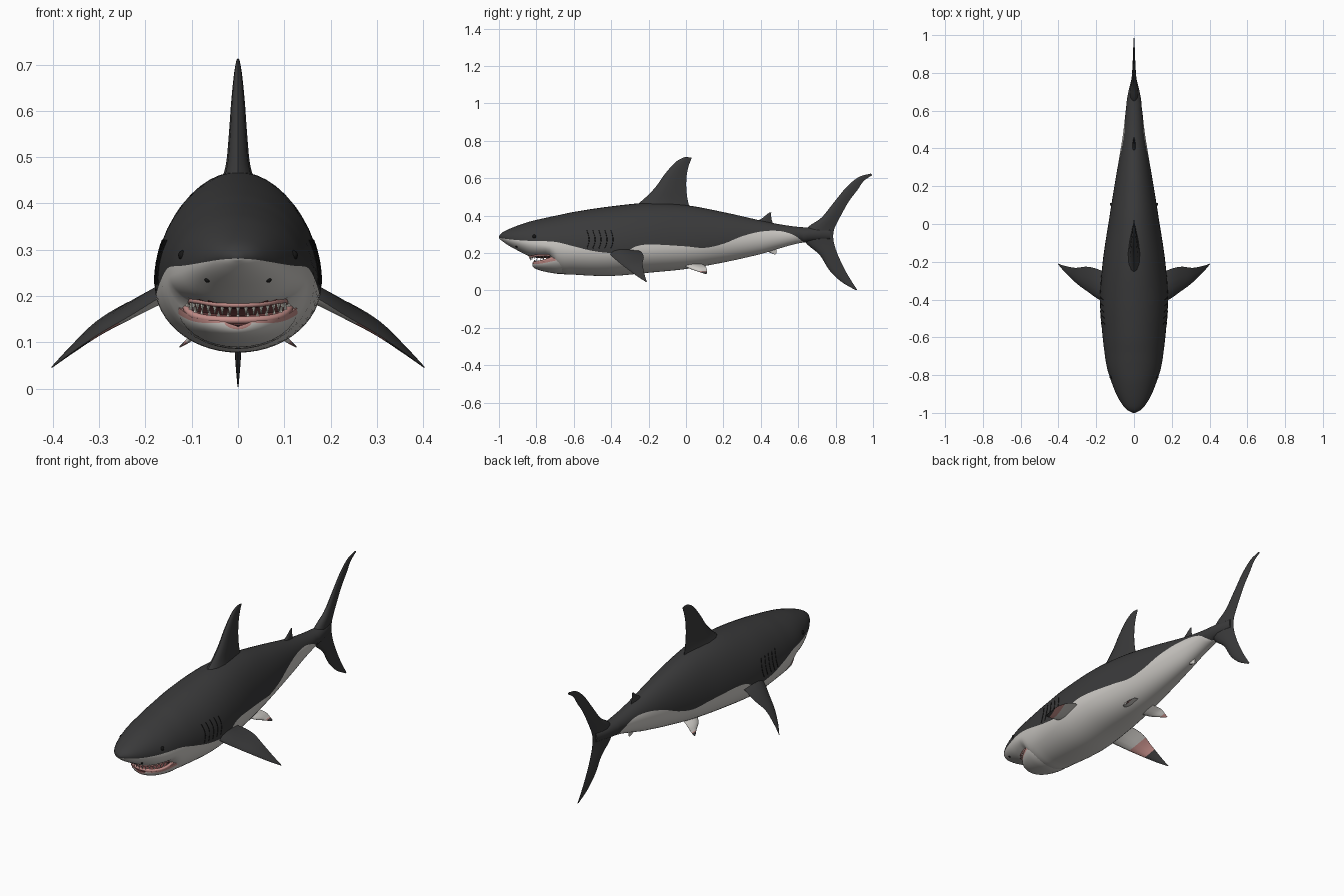
import bpy, bmesh, math
from mathutils import Vector

if "Cube" in bpy.data.objects:
    bpy.data.objects.remove(bpy.data.objects["Cube"])


def material(name, rgb):
    m = bpy.data.materials.new(name)
    m.diffuse_color = (*rgb, 1)
    m.use_nodes = True
    m.node_tree.nodes["Principled BSDF"].inputs["Base Color"].default_value = m.diffuse_color
    return m


DARK = material("slate_grey", (0.042, 0.042, 0.043))
PALE = material("belly_white", (0.60, 0.58, 0.55))
PINK = material("gum_pink", (0.55, 0.27, 0.25))
MOUTH = material("mouth_red", (0.16, 0.05, 0.05))
TOOTH = material("tooth_ivory", (0.72, 0.70, 0.62))
BLACK = material("eye_black", (0.008, 0.008, 0.008))


def curve(rows, t):
    """Smooth interpolation of rows (key, values...) at key t."""
    t = min(max(t, rows[0][0]), rows[-1][0])
    k = 0
    while k < len(rows) - 2 and rows[k + 1][0] < t:
        k += 1
    a, b = rows[k], rows[k + 1]
    p, q = rows[max(k - 1, 0)], rows[min(k + 2, len(rows) - 1)]
    h = b[0] - a[0]
    s = (t - a[0]) / h
    out = []
    for i in range(1, len(a)):
        m0 = (b[i] - p[i]) / (b[0] - p[0]) * h
        m1 = (q[i] - a[i]) / (q[0] - a[0]) * h
        out.append((2*s**3 - 3*s*s + 1) * a[i] + (s**3 - 2*s*s + s) * m0
                   + (3*s*s - 2*s**3) * b[i] + (s**3 - s*s) * m1)
    return out


def loft(name, rings, mats, rule=None, angle=50):
    """Skin closed rings; rule(i, j, face) picks the material slot."""
    bm = bmesh.new()
    vs = [[bm.verts.new(p) for p in r] for r in rings]
    n = len(rings[0])
    made = []
    for i in range(len(vs) - 1):
        for j in range(n):
            k = (j + 1) % n
            made.append((i, j, bm.faces.new((vs[i][j], vs[i][k], vs[i+1][k], vs[i+1][j]))))
    caps = [bm.faces.new(vs[0]), bm.faces.new(vs[-1])]
    bmesh.ops.recalc_face_normals(bm, faces=bm.faces)
    bm.normal_update()
    if rule:
        for i, j, f in made:
            f.material_index = rule(i, j, f)
        for c in caps:
            c.material_index = rule(0, 0, c)
    me = bpy.data.meshes.new(name)
    bm.to_mesh(me)
    bm.free()
    for m in mats:
        me.materials.append(m)
    ob = bpy.data.objects.new(name, me)
    bpy.context.collection.objects.link(ob)
    bpy.ops.object.select_all(action='DESELECT')
    ob.select_set(True)
    bpy.context.view_layer.objects.active = ob
    bpy.ops.object.shade_smooth_by_angle(angle=math.radians(angle))
    return ob


# ---- body: y, half width, top, widest height, bottom
BODY = [(-1, .006, .290, .285, .280), (-.985, .036, .308, .286, .266), (-.95, .066, .327, .28, .241),
        (-.9, .094, .347, .27, .214), (-.83, .122, .370, .255, .180), (-.77, .141, .384, .245, .172),
        (-.725, .150, .394, .238, .165), (-.69, .155, .401, .234, .100), (-.6, .166, .420, .228, .085),
        (-.4, .180, .450, .225, .078), (-.2, .166, .468, .23, .095), (0, .136, .456, .24, .115),
        (.2, .104, .419, .26, .150), (.4, .070, .374, .28, .195), (.5, .055, .354, .29, .225),
        (.6, .044, .340, .298, .252), (.68, .034, .335, .30, .262), (.78, .010, .325, .30, .275)]
# ---- height of the edge between back and belly colours
EDGE = [(-1, .281), (-.93, .272), (-.85, .266), (-.7, .26), (-.6, .236), (-.5, .212), (-.4, .2), (-.33, .202),
        (-.27, .235), (-.2, .246), (0, .236), (.1, .228), (.2, .25), (.3, .29), (.4, .315), (.5, .318),
        (.58, .295), (.635, .255), (.8, .2)]


def side_point(y, z):
    """Half width of the body at y, z."""
    w, zt, zm, zb = curve(BODY, y)
    r = (z - zm) / ((zt - zm) if z > zm else (zm - zb))
    return w * math.sqrt(max(0, 1 - r * r))


def underside(x, y):
    w, zt, zm, zb = curve(BODY, y)
    return zm - (zm - zb) * math.sqrt(max(0, 1 - (x / w) ** 2))


NU, NL = 12, 12
rings = []
ys = [-1, -.996, -.99, -.98, -.965] + [-.95 + .02 * i for i in range(87)]
for y in ys:
    w, zt, zm, zb = curve(BODY, y)
    e = min(max(curve(EDGE, y)[0], zb + .0005), zt - .0005)
    r = (e - zm) / ((zt - zm) if e > zm else (zm - zb))
    ta, top = math.asin(max(-1, min(1, r))), math.pi / 2
    th = [top + (ta - top) * i / NU for i in range(NU + 1)]
    th += [ta + (-top - ta) * i / NL for i in range(1, NL + 1)]
    half = []
    for t in th:
        s = math.sin(t)
        half.append((w * math.cos(t), y, zm + s * ((zt - zm) if s > 0 else (zm - zb))))
    rings.append(half + [(-x, yy, z) for x, yy, z in half[-2:0:-1]])


def body_rule(i, j, f):
    c = f.calc_center_median()
    jj = min(j, 2 * (NU + NL) - 1 - j)
    if -.83 < c.y < -.67 and c.z < .19 and abs(c.x) < .105:
        return 2
    return 0 if jj < NU or c.y > .64 else 1


loft("body", rings, [DARK, PALE, MOUTH], body_rule)

# ---- lower jaw: y, half width, rim height, bottom
JAW = [(-.82, .030, .146, .128), (-.812, .052, .147, .120), (-.79, .080, .150, .110), (-.76, .102, .157, .102),
       (-.72, .122, .170, .094), (-.68, .132, .180, .089), (-.62, .125, .180, .092)]
rings = []
for i in range(21):
    y = -.82 + .01 * i
    w, rim, zb = curve(JAW, y)
    low = [(w * math.cos(a), y, rim + (rim - zb) * math.sin(a))
           for a in [-math.pi * k / 16 for k in range(17)]]
    rings.append(low + [(-w * .75, y, rim - .004), (0, y, rim - .012), (w * .75, y, rim - .004)])
loft("lower_jaw", rings, [PALE, PINK, MOUTH],
     lambda i, j, f: (1 if j in (0, 15, 16, 19) else 2 if j > 16 else 0))


# ---- gums and teeth along the mouth arcs
def tube(name, pts, rad, mat):
    rr = []
    for i, p in enumerate(pts):
        d = (pts[min(i + 1, len(pts) - 1)] - pts[max(i - 1, 0)]).normalized()
        u = d.cross(Vector((0, 0, 1))).normalized()
        v = u.cross(d)
        rr.append([p + rad * (u * math.cos(a) + v * math.sin(a))
                   for a in [math.pi * k / 4 for k in range(8)]])
    return loft(name, rr, [mat])


def upper_arc(a):
    x, y = .103 * math.sin(a), -.72 - .115 * math.cos(a)
    return Vector((x, y, underside(x, y) - .001))


def lower_arc(a):
    y = -.70 - .112 * math.cos(a)
    return Vector((.112 * math.sin(a), y, curve(JAW, y)[1] + .001))


def teeth(name, arc, count, length):
    bm = bmesh.new()
    for i in range(count):
        p = arc(-1.35 + 2.7 * i / (count - 1))
        base = [bm.verts.new(p + Vector((.0055 * math.cos(k), .004 * math.sin(k), 0)))
                for k in [math.pi * q / 2 for q in range(4)]]
        tip = bm.verts.new(p + Vector((0, .003, length)))
        for k in range(4):
            bm.faces.new((base[k], base[(k + 1) % 4], tip))
    bmesh.ops.recalc_face_normals(bm, faces=bm.faces)
    me = bpy.data.meshes.new(name)
    bm.to_mesh(me)
    bm.free()
    me.materials.append(TOOTH)
    bpy.context.collection.objects.link(bpy.data.objects.new(name, me))


arc_steps = [-1.5 + 3 * i / 24 for i in range(25)]
tube("upper_gum", [upper_arc(a) for a in arc_steps], .006, PINK)
tube("lower_gum", [lower_arc(a) for a in arc_steps], .008, PINK)
teeth("upper_teeth", upper_arc, 17, -.024)
teeth("lower_teeth", lower_arc, 15, .021)


# ---- fins: sections of (leading point, trailing point, half thickness)
CHORD = [(0, 0), (.04, .45), (.15, .85), (.35, 1), (.6, .75), (.85, .3), (1, .03)]


def fin(name, sections, mats, rule=None, steps=24, sx=1):
    rows = [(i, *a, *b, t) for i, (a, b, t) in enumerate(sections)]
    last = len(rows) - 1
    mid = [Vector(a) + Vector(b) for a, b, t in sections]
    nrm = (mid[-1] - mid[0]).cross(Vector(sections[0][1]) - Vector(sections[0][0])).normalized()
    rr = []
    for i in range(steps + 1):
        v = curve(rows, last * i / steps)
        a, b, t = Vector(v[:3]), Vector(v[3:6]), max(v[6], .0008)
        up = [a.lerp(b, s) + nrm * t * h for s, h in CHORD]
        dn = [a.lerp(b, s) - nrm * t * h for s, h in CHORD[-1:0:-1]]
        rr.append([(sx * p.x, p.y, p.z) for p in up + dn])
    return loft(name, rr, mats, rule)


def upright(*rows):
    """Centre fin rows: lead y, lead z, trail y, trail z, half thickness."""
    return [((0, a, b), (0, c, d), t) for a, b, c, d, t in rows]


fin("dorsal_fin", upright((-.30, .43, .03, .42, .045), (-.23, .485, .012, .47, .027), (-.165, .55, .002, .54, .02),
                          (-.115, .62, .003, .61, .015), (-.06, .683, .014, .665, .009),
                          (-.015, .71, .027, .70, .004), (.005, .713, .03, .711, .001)), [DARK])
fin("tail_fin", upright((.905, .003, .915, .004, .001), (.83, .047, .885, .05, .005), (.765, .11, .85, .11, .009),
                        (.715, .19, .812, .19, .014), (.65, .245, .792, .25, .02), (.62, .295, .787, .295, .024),
                        (.66, .345, .795, .335, .02), (.725, .39, .825, .395, .014), (.79, .47, .87, .475, .009),
                        (.86, .555, .915, .535, .006), (.925, .607, .95, .585, .004), (.988, .625, .996, .617, .001)),
    [DARK], steps=44)
fin("second_dorsal_fin", upright((.36, .36, .47, .345, .012), (.405, .385, .459, .375, .007),
                                 (.43, .405, .455, .40, .004), (.447, .418, .456, .416, .001)), [DARK], steps=10)
fin("anal_fin", upright((.40, .23, .48, .245, .012), (.425, .215, .482, .225, .008),
                        (.447, .203, .484, .206, .004), (.472, .193, .481, .194, .001)), [PALE], steps=10)

PECTORAL = [((.13, -.42, .22), (.13, -.27, .22), .024), ((.185, -.40, .187), (.19, -.24, .206), .018),
            ((.24, -.362, .153), (.25, -.226, .18), .013), ((.30, -.318, .118), (.31, -.232, .142), .009),
            ((.36, -.262, .077), (.365, -.222, .088), .005), ((.401, -.214, .046), (.404, -.209, .046), .001)]
PELVIC = [((.05, -.02, .14), (.05, .09, .14), .012), ((.088, .02, .118), (.088, .108, .124), .008),
          ((.108, .065, .102), (.108, .112, .106), .005), ((.126, .10, .089), (.127, .112, .09), .001)]


def pectoral_rule(i, j, f):
    # pale underside with a pink strip ahead of the dark tip
    if f.normal.z > -.2 or i > 15:
        return 0
    return 1 if i < 11 else 2


for side, sx in (("right", 1), ("left", -1)):
    fin(side + "_pectoral_fin", PECTORAL, [DARK, PALE, PINK], pectoral_rule, sx=sx)
    fin(side + "_pelvic_fin", PELVIC, [PALE, PINK, DARK],
        lambda i, j, f: 2 if i > 10 and f.normal.z > 0 else 1 if i > 9 else 0, steps=14, sx=sx)
    # eye and nostril
    for part, y, z, r in (("eye", -.81, .288, .011), ("nostril", -.905, .235, .006)):
        bpy.ops.mesh.primitive_uv_sphere_add(segments=16, ring_count=10, radius=r,
                                             location=(sx * (side_point(y, z) - r * .45), y, z))
        ob = bpy.context.object
        ob.name = side + "_" + part
        ob.data.materials.append(BLACK)
        bpy.ops.object.shade_smooth()
    # gill slits
    for g in range(5):
        y0 = -.53 + .032 * g
        pts = []
        for k in range(9):
            z = .225 + .012 * k
            y = y0 + .012 * math.sin(math.pi * k / 8)
            pts.append(Vector((sx * side_point(y, z), y, z)))
        tube(f"{side}_gill_slit_{g + 1}", pts, .0018, BLACK)
